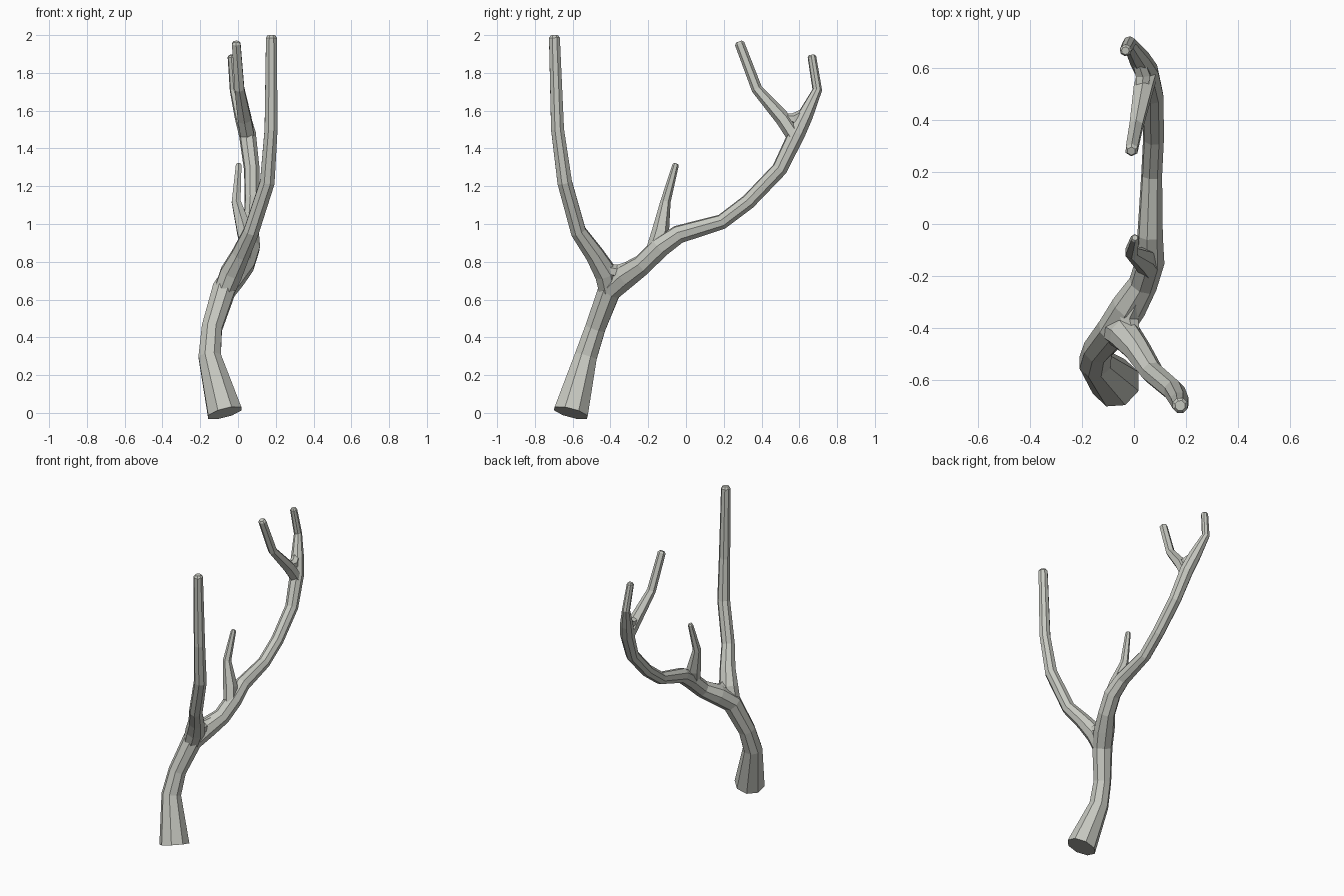
import bpy, bmesh, math
from mathutils import Vector

bark = bpy.data.materials.new("pale_grey_bark")
bark.diffuse_color = (0.57, 0.58, 0.53, 1)


def limb(name, pts, sides, flat_start=False, tip=True):
    """Faceted tube through points (x, y, z, radius), with a small chamfered tip."""
    P = [Vector(p[:3]) for p in pts]
    R = [p[3] for p in pts]
    T = []
    for i in range(len(P)):
        a = (P[i] - P[i - 1]).normalized() if i else Vector()
        b = (P[i + 1] - P[i]).normalized() if i < len(P) - 1 else Vector()
        T.append((a + b).normalized())
    if flat_start:
        T[0] = Vector((0, 0, 1))
    if tip:  # chamfer ring
        end = P[-1].copy()
        P[-1] = end - T[-1] * R[-1] * 0.45
        P.append(end)
        R.append(R[-1] * 0.65)
        T.append(T[-1])
    bm = bmesh.new()
    rings, u = [], Vector((1, 0, 0))
    for p, r, t in zip(P, R, T):
        u = (u - t * u.dot(t)).normalized()
        v = t.cross(u)
        rings.append([bm.verts.new(p + r * (u * math.cos(a) + v * math.sin(a)))
                      for a in [2 * math.pi * (k + 0.5) / sides for k in range(sides)]])
    for A, B in zip(rings, rings[1:]):
        for k in range(sides):
            j = (k + 1) % sides
            bm.faces.new((A[k], A[j], B[j], B[k]))
    bm.faces.new(rings[0][::-1])
    bm.faces.new(rings[-1])
    bmesh.ops.recalc_face_normals(bm, faces=bm.faces)
    me = bpy.data.meshes.new(name)
    bm.to_mesh(me)
    bm.free()
    me.materials.append(bark)
    ob = bpy.data.objects.new(name, me)
    bpy.context.collection.objects.link(ob)
    return ob


# trunk, running on into the long leaning branch and its outer tine
limb("trunk_and_long_branch", [
    (-0.07, -0.61, 0, 0.098), (-0.15, -0.53, 0.30, 0.064), (-0.138, -0.48, 0.45, 0.058),
    (-0.075, -0.405, 0.65, 0.066), (-0.02, -0.32, 0.725, 0.068), (0.035, -0.23, 0.785, 0.056),
    (0.063, -0.14, 0.875, 0.056), (0.062, -0.04, 0.945, 0.05), (0.068, 0.19, 1.012, 0.041),
    (0.075, 0.33, 1.118, 0.041), (0.073, 0.495, 1.29, 0.042), (0.05, 0.585, 1.475, 0.046),
    (0.022, 0.632, 1.575, 0.042), (-0.018, 0.695, 1.71, 0.026), (-0.033, 0.665, 1.895, 0.023)], 8)

# tall upright branch
limb("tall_branch", [
    (-0.075, -0.405, 0.64, 0.058), (-0.035, -0.425, 0.74, 0.064), (0.015, -0.485, 0.84, 0.052),
    (0.07, -0.57, 0.96, 0.044), (0.155, -0.642, 1.22, 0.042), (0.175, -0.68, 1.5, 0.037),
    (0.177, -0.697, 2.0, 0.031)], 8)

# short stub in the middle
limb("short_stub", [
    (0.06, -0.17, 0.85, 0.045), (0.035, -0.135, 0.96, 0.046),
    (-0.01, -0.108, 1.12, 0.027), (0.004, -0.053, 1.32, 0.017)], 6)

# inner tine at the end of the long branch
limb("inner_tine", [
    (0.052, 0.578, 1.46, 0.042), (0.035, 0.515, 1.555, 0.041),
    (0.008, 0.375, 1.715, 0.029), (-0.01, 0.28, 1.965, 0.026)], 6)

# webbing in the crooks of the forks
limb("main_fork_web", [
    (0.0, -0.44, 0.76, 0.03), (-0.02, -0.36, 0.745, 0.04), (0.025, -0.26, 0.785, 0.03)], 6, tip=False)
limb("tine_fork_web", [
    (0.03, 0.51, 1.56, 0.025), (0.035, 0.57, 1.555, 0.032), (0.015, 0.635, 1.59, 0.025)], 6, tip=False)
